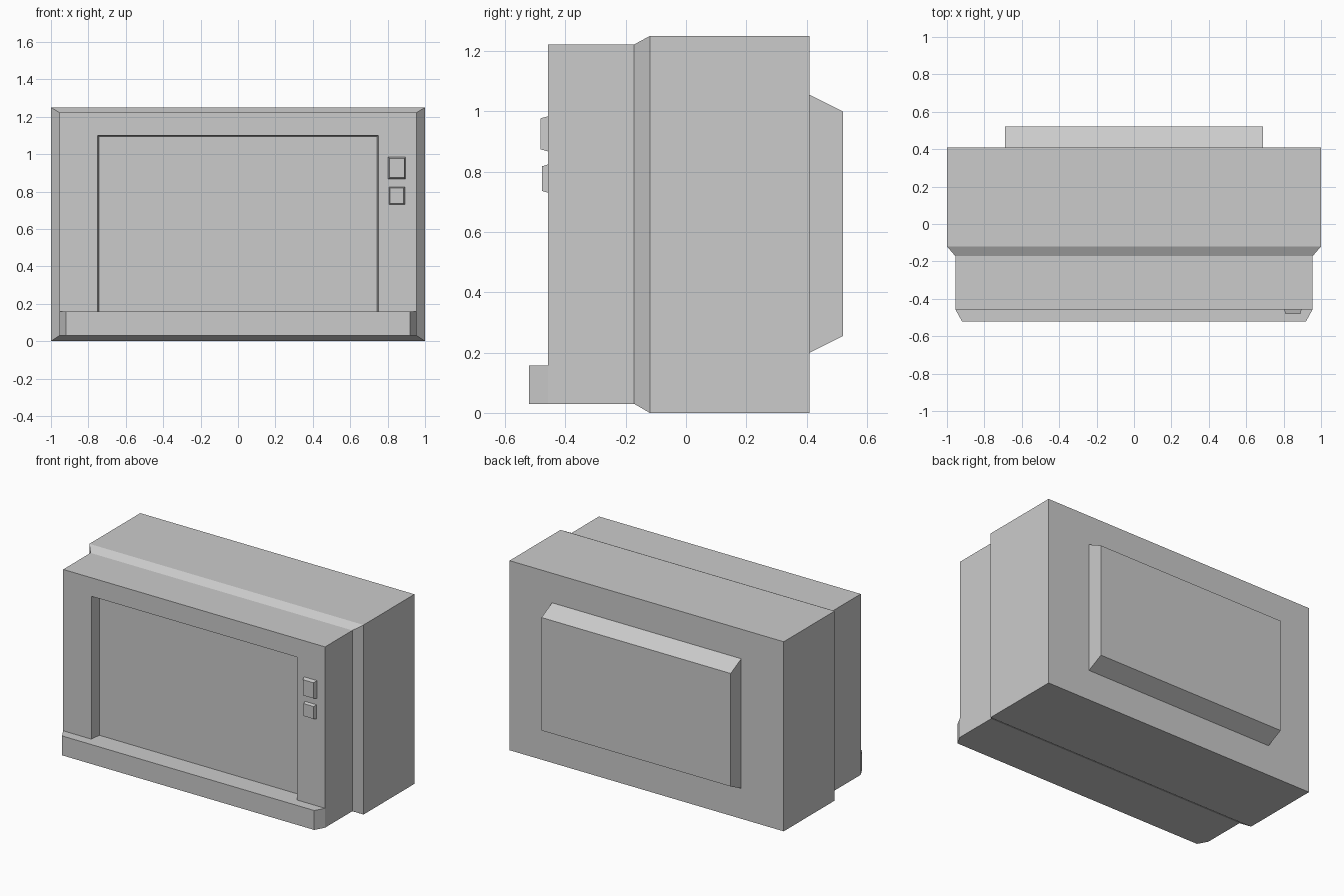
import bpy
import bmesh

if "Cube" in bpy.data.objects:
    bpy.data.objects.remove(bpy.data.objects["Cube"])


def loft(name, rings, cap_first=True, cap_last=True):
    """Join rectangles (x0, x1, z0, z1, y) in order into a flat-faced solid or shell."""
    bm = bmesh.new()
    loops = [[bm.verts.new(p) for p in
              ((x0, y, z0), (x1, y, z0), (x1, y, z1), (x0, y, z1))]
             for x0, x1, z0, z1, y in rings]
    for a, b in zip(loops, loops[1:]):
        for i in range(4):
            j = (i + 1) % 4
            bm.faces.new((a[i], b[i], b[j], a[j]))
    if cap_first:
        bm.faces.new(loops[0])
    if cap_last:
        bm.faces.new(loops[-1][::-1])
    for f in bm.faces:
        f.normal_flip()
    mesh = bpy.data.meshes.new(name)
    # make winding consistent before writing the mesh
    bmesh.ops.recalc_face_normals(bm, faces=bm.faces)
    # the last ring always faces the front or back viewer: check it points outward
    bm.faces.ensure_lookup_table()
    end = bm.faces[-1]
    outward = rings[-1][4] - rings[0][4] if cap_last else rings[0][4] - rings[-1][4]
    if end.normal.y * outward < 0:
        bmesh.ops.reverse_faces(bm, faces=bm.faces)
    bm.to_mesh(mesh)
    bm.free()
    obj = bpy.data.objects.new(name, mesh)
    bpy.context.collection.objects.link(obj)
    return obj


def sym(half, z0, z1, y):
    return (-half, half, z0, z1, y)


# Cabinet: rear box, chamfered step, front box, frame and recessed screen
loft("cabinet", [
    sym(0.69, 0.20, 1.055, 0.41),
    sym(1.0, 0.0, 1.25, 0.41),
    sym(1.0, 0.0, 1.25, -0.12),
    sym(0.955, 0.03, 1.222, -0.172),
    sym(0.955, 0.03, 1.222, -0.457),
    sym(0.75, 0.158, 1.10, -0.457),
    sym(0.742, 0.158, 1.094, -0.385),
], cap_first=False)

# Rear cover, sloped at top and bottom
loft("back_cover", [
    sym(0.69, 0.20, 1.055, 0.41),
    sym(0.69, 0.255, 1.0, 0.52),
], cap_first=False)

# Ledge under the screen with angled ends
loft("front_ledge", [
    sym(0.955, 0.03, 0.158, -0.457),
    sym(0.92, 0.03, 0.158, -0.52),
], cap_first=False)

# Two control buttons
for name, x0, x1, z0, z1, y, inset in (
        ("upper_button", 0.803, 0.896, 0.867, 0.984, -0.482, 0.007),
        ("lower_button", 0.807, 0.892, 0.73, 0.824, -0.477, 0.006)):
    loft(name, [
        (x0, x1, z0, z1, -0.457),
        (x0 + inset, x1 - inset, z0 + inset, z1 - inset, y),
    ], cap_first=False)
